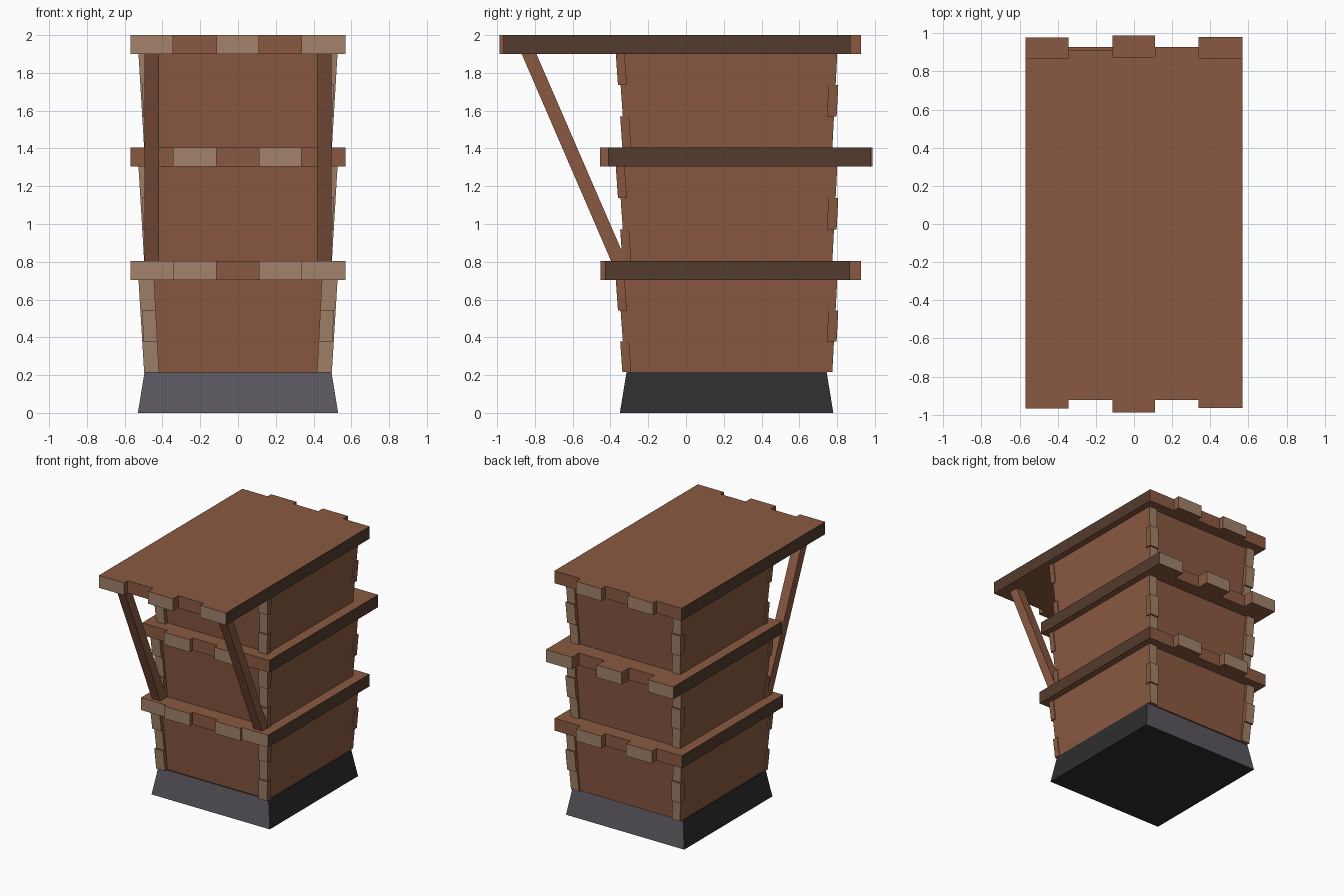
import bpy, bmesh

if "Cube" in bpy.data.objects:
    bpy.data.objects.remove(bpy.data.objects["Cube"])

def material(name, r, g, b):
    m = bpy.data.materials.new(name)
    m.diffuse_color = (r, g, b, 1)
    m.use_nodes = True
    m.node_tree.nodes["Principled BSDF"].inputs["Base Color"].default_value = m.diffuse_color
    return m

WOOD = material("brown wood", 0.255, 0.102, 0.054)
END = material("light end grain", 0.36, 0.225, 0.145)
DARK = material("dark wood edge", 0.088, 0.043, 0.026)
STONE = material("grey stone", 0.104, 0.097, 0.116)
BLACK = material("charcoal stone", 0.027, 0.027, 0.027)

def finish(bm, name, mats, rule=None):
    bmesh.ops.recalc_face_normals(bm, faces=bm.faces[:])
    bm.normal_update()
    if rule:
        for f in bm.faces:
            f.material_index = rule(f.normal, f.calc_center_median())
    me = bpy.data.meshes.new(name)
    bm.to_mesh(me)
    bm.free()
    for m in mats:
        me.materials.append(m)
    ob = bpy.data.objects.new(name, me)
    bpy.context.collection.objects.link(ob)
    return ob

def loft(bm, low, high):
    """Solid between two rectangles given as (x0, x1, y0, y1, z)."""
    rings = []
    for x0, x1, y0, y1, z in (low, high):
        rings.append([bm.verts.new(p) for p in
                      ((x0, y0, z), (x1, y0, z), (x1, y1, z), (x0, y1, z))])
    a, b = rings
    bm.faces.new(a[::-1])
    bm.faces.new(b)
    for i in range(4):
        j = (i + 1) % 4
        bm.faces.new((a[i], a[j], b[j], b[i]))

# Stone plinth: grey front and back, charcoal sides and bottom
bm = bmesh.new()
loft(bm, (-0.53, 0.53, -0.35, 0.78, 0), (0.495 * -1, 0.495, -0.315, 0.745, 0.215))
finish(bm, "plinth", [STONE, BLACK], lambda n, c: 0 if abs(n.y) > 0.7 else 1)

# Three flared tiers with staggered plank ends at the corners
def mix(a, b, t):
    return a + (b - a) * t

def tier(name, z0, z1):
    bm = bmesh.new()
    loft(bm, (-0.489, 0.489, -0.305, 0.757, z0), (0.519 * -1, 0.519, -0.34, 0.783, z1))
    finish(bm, name + "_walls", [WOOD])
    bm = bmesh.new()
    for side in (-1, 1):
        for back in (0, 1):
            for k in range(3):
                odd = (k + back) % 2
                out_x = 0.0 if odd else 0.008
                out_y = 0.018 if odd else 0.032
                ends = []
                for t in (k / 3, (k + 1) / 3):
                    xo = mix(0.489, 0.519, t) + out_x
                    xi = mix(0.418, 0.444, t)
                    if back:
                        y = mix(0.757, 0.783, t)
                        ys = (y - 0.02, y + out_y)
                    else:
                        y = mix(-0.305, -0.34, t)
                        ys = (y - out_y, y + 0.015)
                    ends.append((min(side * xo, side * xi), max(side * xo, side * xi),
                                 *ys, mix(z0, z1, t)))
                loft(bm, *ends)
    finish(bm, name + "_corner_plank_ends", [WOOD, END],
           lambda n, c: 1 if abs(n.y) > 0.7 else 0)

tier("lower_tier", 0.215, 0.705)
tier("middle_tier", 0.803, 1.305)
tier("upper_tier", 1.402, 1.902)

# Plank boards: stepped outline of five planks, light where plank ends are cut
EDGES = [-0.57, -0.343, -0.114, 0.11, 0.337, 0.57]

def board(name, z0, z1, front, back, light_front, light_back):
    pts = []
    for i in range(5):
        pts += [(EDGES[i], front[i]), (EDGES[i + 1], front[i])]
    for i in reversed(range(5)):
        pts += [(EDGES[i + 1], back[i]), (EDGES[i], back[i])]
    outline = [p for i, p in enumerate(pts) if p != pts[i - 1]]
    bm = bmesh.new()
    cap = bm.faces.new([bm.verts.new((x, y, z0)) for x, y in outline])
    ext = bmesh.ops.extrude_face_region(bm, geom=[cap], use_keep_orig=True)
    for v in ext["geom"]:
        if isinstance(v, bmesh.types.BMVert):
            v.co.z = z1

    def rule(n, c):
        if abs(n.x) > 0.7:
            return 2 if abs(c.x) > 0.5 else 0
        if abs(n.y) > 0.7:
            plank = max(i for i in range(5) if EDGES[i] < c.x)
            return 1 if plank in (light_front if n.y < 0 else light_back) else 0
        return 0
    finish(bm, name, [WOOD, END, DARK], rule)

board("lower_shelf", 0.704, 0.804,
      [-0.43, -0.452, -0.42, -0.452, -0.43], [0.868, 0.928, 0.872, 0.926, 0.868],
      (0, 1, 3, 4), (1, 3))
board("middle_shelf", 1.304, 1.404,
      [-0.413, -0.455, -0.417, -0.455, -0.413], [0.977, 0.89, 0.988, 0.89, 0.98],
      (1, 3), (0, 2, 4))
board("roof", 1.9, 2.0,
      [-0.968, -0.922, -0.988, -0.922, -0.966], [0.87, 0.913, 0.872, 0.928, 0.87],
      (0, 2, 4), (1, 3))

# Slanted struts holding up the roof overhang
for side, label in ((-1, "left"), (1, "right")):
    x0, x1 = sorted((side * 0.418, side * 0.494))
    bm = bmesh.new()
    loft(bm, (x0, x1, -0.395, -0.315, 0.8), (x0, x1, -0.872, -0.794, 1.905))
    finish(bm, label + "_roof_strut", [WOOD])
